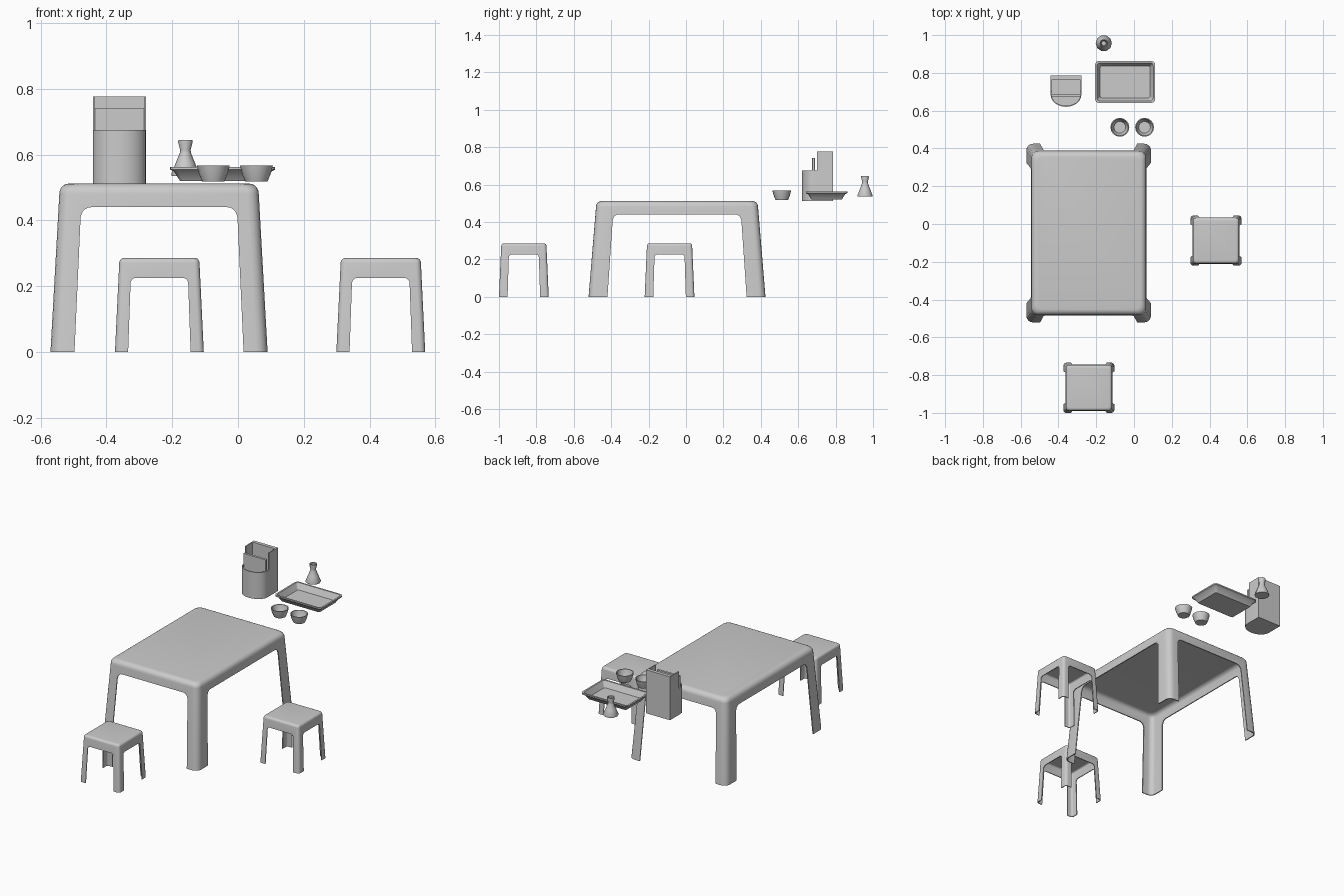
import bpy, bmesh, math

if "Cube" in bpy.data.objects:
    bpy.data.objects.remove(bpy.data.objects["Cube"])


def loft(name, rings, loc=(0, 0, 0), cap_start=True, cap_end=True):
    """Skin a list of equal-length rings of 3D points."""
    bm = bmesh.new()
    vs = [[bm.verts.new(p) for p in ring] for ring in rings]
    n = len(vs[0])
    for a, b in zip(vs, vs[1:]):
        for i in range(n):
            j = (i + 1) % n
            bm.faces.new((a[i], a[j], b[j], b[i]))
    if cap_start:
        bm.faces.new(vs[0][::-1])
    if cap_end:
        bm.faces.new(vs[-1])
    bmesh.ops.recalc_face_normals(bm, faces=bm.faces)
    if not cap_start:
        top = max(bm.faces, key=lambda f: f.calc_center_median().z)
        if top.normal.z < 0:
            bmesh.ops.reverse_faces(bm, faces=bm.faces)
    me = bpy.data.meshes.new(name)
    bm.to_mesh(me)
    bm.free()
    ob = bpy.data.objects.new(name, me)
    bpy.context.collection.objects.link(ob)
    ob.location = loc
    return ob


def activate(ob):
    bpy.ops.object.select_all(action='DESELECT')
    ob.select_set(True)
    bpy.context.view_layer.objects.active = ob


def smooth(ob, angle=35):
    activate(ob)
    bpy.ops.object.shade_smooth_by_angle(angle=math.radians(angle))
    return ob


def cut(ob, cutter):
    cutter.hide_render = True
    m = ob.modifiers.new("cut", 'BOOLEAN')
    m.operation, m.object, m.solver = 'DIFFERENCE', cutter, 'EXACT'
    activate(ob)
    bpy.ops.object.modifier_apply(modifier=m.name)
    bpy.data.objects.remove(cutter)


def rrect(hx, hy, r, z, n=4):
    pts = []
    for k, (sx, sy) in enumerate([(1, 1), (-1, 1), (-1, -1), (1, -1)]):
        for i in range(n + 1):
            a = math.pi / 2 * (k + i / n)
            pts.append((sx * (hx - r) + r * math.cos(a),
                        sy * (hy - r) + r * math.sin(a), z))
    return pts


def arch(foot, head, h, r):
    """Tapered opening profile (u, z) with rounded top corners."""
    ext = foot + (foot - head) * 0.1 / h
    right = [(ext, -0.1), (head + (foot - head) * r / h, h - r)]
    for i in range(1, 6):
        a = math.pi / 2 * i / 5
        right.append((head - r + r * math.cos(a), h - r + r * math.sin(a)))
    return right + [(-u, z) for u, z in reversed(right)]


def moulded_table(name, loc, foot, top, h, r_plan, r_top, thick, front, side):
    """Thin flared shell with arched openings leaving four corner legs."""
    rings = [rrect(*foot, r_plan, 0)]
    for i in range(6):
        a = math.pi / 2 * i / 5
        d = r_top * (1 - math.cos(a))
        rings.append(rrect(top[0] - d, top[1] - d, r_plan,
                           h - r_top + r_top * math.sin(a)))
    ob = loft(name, rings, loc, cap_start=False)
    m = ob.modifiers.new("shell", 'SOLIDIFY')
    m.thickness, m.offset = thick, -1
    activate(ob)
    bpy.ops.object.modifier_apply(modifier=m.name)
    p = arch(*front)
    cut(ob, loft("cutter", [[(u, y, z) for u, z in p] for y in (-1, 1)], loc))
    p = arch(*side)
    cut(ob, loft("cutter", [[(x, u, z) for u, z in p] for x in (-1, 1)], loc))
    return smooth(ob)


def lathe(name, profile, loc, n):
    rings = [[(r * math.cos(2 * math.pi * i / n), r * math.sin(2 * math.pi * i / n), z)
              for i in range(n)] for r, z in profile]
    return smooth(loft(name, rings, loc))


# table and two stools
moulded_table("table", (-0.24, -0.048, 0), (0.33, 0.473), (0.303, 0.433), 0.512,
              0.035, 0.03, 0.006, (0.257, 0.237, 0.44, 0.03), (0.372, 0.342, 0.44, 0.03))
for i, (x, y) in enumerate([(-0.239, -0.867), (0.434, -0.088)]):
    moulded_table(f"stool_{i + 1}", (x, y, 0), (0.135, 0.133), (0.122, 0.121), 0.286,
                  0.016, 0.015, 0.005, (0.095, 0.087, 0.225, 0.015),
                  (0.087, 0.08, 0.226, 0.015))

# serving tray
tray = [(0.030, 0.520), (0.012, 0.548), (0, 0.554), (0, 0.562),
        (0.010, 0.562), (0.027, 0.526)]
smooth(loft("tray", [rrect(0.159 - d, 0.111 - d, 0.02 - d * 0.4, z) for d, z in tray],
            (-0.047, 0.752, 0)))

# two small cups
cup = [(0.034, 0.518), (0.044, 0.543), (0.05, 0.567), (0.045, 0.567),
       (0.040, 0.543), (0.031, 0.524)]
for i, x in enumerate((-0.075, 0.056)):
    lathe(f"cup_{i + 1}", cup, (x, 0.512, 0), 16)

# flask with flared lip
flask = [(0.042, 0.535), (0.043, 0.541), (0.029, 0.575), (0.017, 0.605),
         (0.016, 0.614), (0.022, 0.638), (0.021, 0.645), (0.017, 0.645),
         (0.012, 0.612)]
lathe("flask", flask, (-0.16, 0.957, 0), 10)


# napkin holder: bow-fronted box, low in front, tall behind
def plan(hx, back, mid, front, z, n=12):
    arc = [(-hx * math.cos(math.pi * i / n), mid - (mid - front) * math.sin(math.pi * i / n), z)
           for i in range(n + 1)]
    return arc + [(hx, back, z), (-hx, back, z)]


holder = loft("napkin_holder", [plan(0.081, 0.785, 0.683, 0.62, z) for z in (0.511, 0.777)],
              (-0.36, 0, 0))
cut(holder, loft("cutter", [plan(0.075, 0.764, 0.683, 0.626, z) for z in (0.517, 0.9)],
                 (-0.36, 0, 0)))
cut(holder, loft("cutter", [rrect(0.2, 0.1, 0.001, z, 1) for z in (0.674, 0.9)],
                 (-0.36, 0.6, 0)))
smooth(holder)

# upright divider in the holder
loft("holder_divider", [rrect(0.0755, 0.007, 0.001, z, 1) for z in (0.515, 0.742)],
     (-0.36, 0.682, 0))
